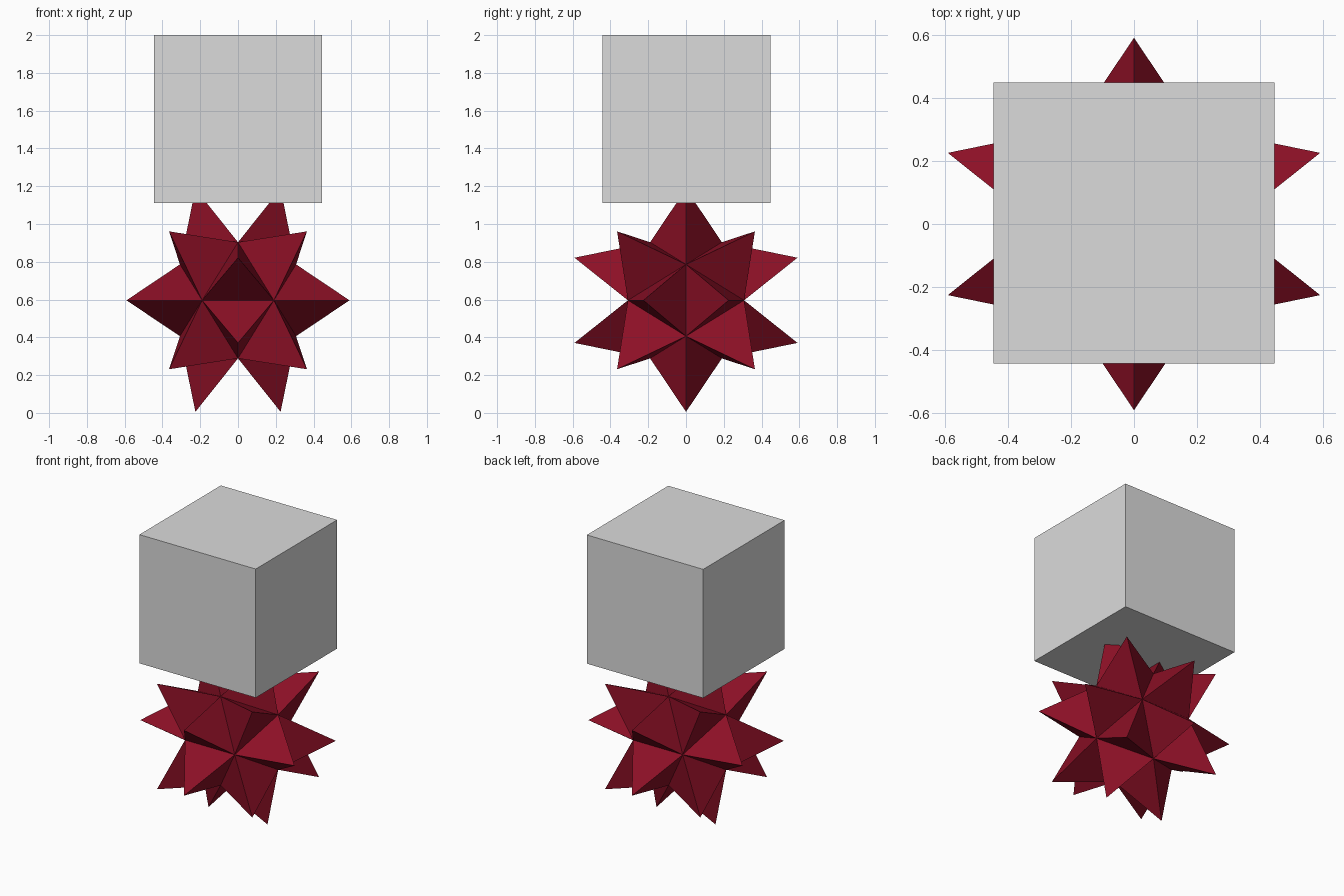
import bpy, bmesh, math
from mathutils import Vector, Matrix

if "Cube" in bpy.data.objects:
    bpy.data.objects.remove(bpy.data.objects["Cube"])

PHI = (1 + math.sqrt(5)) / 2
CORE = 0.19        # half edge of the icosahedral core
TIP_RADIUS = 0.632 # distance from centre to spike tips
CENTRE_Z = 0.596


def material(name, colour):
    m = bpy.data.materials.new(name)
    m.diffuse_color = (*colour, 1)
    m.use_nodes = True
    m.node_tree.nodes["Principled BSDF"].inputs["Base Color"].default_value = m.diffuse_color
    return m


def add_object(name, bm, mat):
    bmesh.ops.recalc_face_normals(bm, faces=bm.faces[:])
    mesh = bpy.data.meshes.new(name)
    bm.to_mesh(mesh)
    bm.free()
    mesh.materials.append(mat)
    ob = bpy.data.objects.new(name, mesh)
    bpy.context.collection.objects.link(ob)
    return ob


red = material("dark crimson", (0.262, 0.005, 0.019))
grey = material("light grey", (0.71, 0.71, 0.71))

# Spiked star: icosahedron with every face pulled out into a pyramid
bm = bmesh.new()
for s in (-1, 1):
    for t in (-PHI, PHI):
        for co in ((s, t, 0), (0, s, t), (t, 0, s)):
            bm.verts.new(Vector(co) * CORE)
bmesh.ops.convex_hull(bm, input=bm.verts[:])
tips = bmesh.ops.poke(bm, faces=bm.faces[:])["verts"]
for v in tips:
    v.co = v.co.normalized() * TIP_RADIUS
star = add_object("spiked_star", bm, red)
star.location.z = CENTRE_Z

# Plain cube resting over the upper spikes
bm = bmesh.new()
bmesh.ops.create_cube(bm, size=0.89, matrix=Matrix.Translation((0, 0.003, 1.555)))
add_object("cube", bm, grey)
